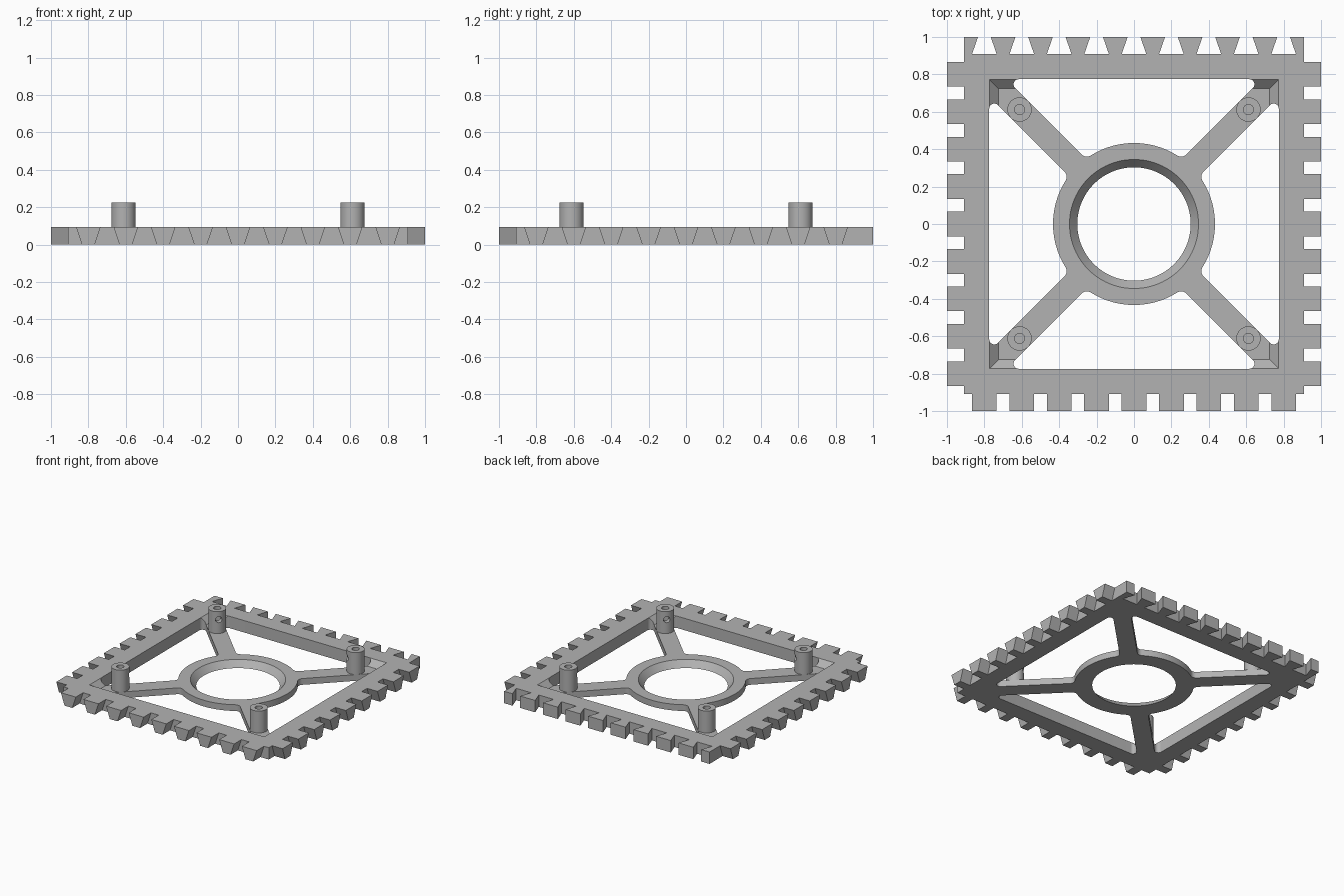
import bpy
import bmesh
from math import sin, cos, pi, sqrt, atan2, radians
from mathutils import Matrix

if "Cube" in bpy.data.objects:
    bpy.data.objects.remove(bpy.data.objects["Cube"], do_unlink=True)

HEIGHT, ARM_TOP, POST_TOP = 0.095, 0.05, 0.225
EDGE, OPENING = 0.908, 0.774          # frame outer and inner half widths
ARM, RING, POST = 0.065, 0.433, 0.065  # arm half width, ring and post radii
POST_AT, PITCH = 0.612, 0.2
WIDE, NARROW = 0.066, 0.034           # tooth half widths

grey = bpy.data.materials.new("light_grey")
grey.use_nodes = True
colour = (0.45, 0.45, 0.45, 1)
grey.diffuse_color = colour
grey.node_tree.nodes["Principled BSDF"].inputs["Base Color"].default_value = colour


def finish(name, bm):
    bmesh.ops.recalc_face_normals(bm, faces=bm.faces)
    mesh = bpy.data.meshes.new(name)
    bm.to_mesh(mesh)
    bm.free()
    mesh.materials.append(grey)
    obj = bpy.data.objects.new(name, mesh)
    bpy.context.collection.objects.link(obj)
    return obj


def loft(bm, low, high):
    """Closed solid between two matching rings of points."""
    a = [bm.verts.new(p) for p in low]
    b = [bm.verts.new(p) for p in high]
    bm.faces.new(a[::-1])
    bm.faces.new(b)
    for i in range(len(a)):
        j = (i + 1) % len(a)
        bm.faces.new((a[i], a[j], b[j], b[i]))


def prism(bm, points, z0, z1):
    loft(bm, [(x, y, z0) for x, y in points], [(x, y, z1) for x, y in points])


def arc(cx, cy, r, start, end, n):
    angles = [start + (end - start) * i / n for i in range(n + 1)]
    return [(cx + r * cos(t), cy + r * sin(t)) for t in angles]


def square(half, z):
    return [(x * half, y * half, z) for x, y in ((-1, -1), (1, -1), (1, 1), (-1, 1))]


def circle(r, z, n=96):
    return [(r * cos(2 * pi * i / n), r * sin(2 * pi * i / n), z) for i in range(n)]


def select(obj):
    bpy.ops.object.select_all(action="DESELECT")
    obj.select_set(True)
    bpy.context.view_layer.objects.active = obj


def cut(obj, bm):
    cutter = finish("cutter", bm)
    cutter.hide_render = True
    mod = obj.modifiers.new("cut", "BOOLEAN")
    mod.operation, mod.solver, mod.object = "DIFFERENCE", "EXACT", cutter
    select(obj)
    bpy.ops.object.modifier_apply(modifier=mod.name)
    bpy.data.objects.remove(cutter, do_unlink=True)


def smooth(obj):
    select(obj)
    bpy.ops.object.shade_smooth_by_angle(angle=radians(30))


# Frame, arms and ring, cut from one plate
bm = bmesh.new()
loft(bm, square(EDGE, 0), square(EDGE, HEIGHT))
plate = finish("frame_with_arms_and_ring", bm)

# Shallow pocket with sloping walls lowers the arms and ring
bm = bmesh.new()
loft(bm, square(0.725, ARM_TOP), square(0.784, 0.105))
cut(plate, bm)

# Rounded window between two neighbouring arms
r = 0.04
u, v = sqrt((RING + r) ** 2 - (ARM + r) ** 2), ARM + r
cx, cy = (u - v) / sqrt(2), (u + v) / sqrt(2)
theta = atan2(cy, cx)
right = arc(cx, cy, r, theta + pi, 7 * pi / 4, 8)
r = 0.027
cy = OPENING - r
cx = cy - sqrt(2) * (ARM + r)
right += arc(cx, cy, r, -pi / 4, pi / 2, 10)
left = [(-x, y) for x, y in reversed(right)]
ring_side = arc(0, 0, RING, pi - theta, theta, 20)[1:-1]
window = right + left + ring_side
for k in range(4):
    bm = bmesh.new()
    prism(bm, window, -0.1, 0.2)
    bm.transform(Matrix.Rotation(k * pi / 2, 4, "Z"))
    cut(plate, bm)

# Tapered centre hole
bm = bmesh.new()
slope = (0.345 - 0.303) / ARM_TOP
loft(bm, circle(0.303 - slope * 0.02, -0.02), circle(0.345 + slope * 0.02, ARM_TOP + 0.02))
cut(plate, bm)
smooth(plate)

# Three sides have teeth that narrow towards the bottom
for name, angle in (("front_teeth", 0), ("left_teeth", pi / 2), ("right_teeth", -pi / 2)):
    bm = bmesh.new()
    for i in range(-4, 5):
        x = i * PITCH
        profile = [(x - NARROW, 0), (x + NARROW, 0), (x + WIDE, HEIGHT), (x - WIDE, HEIGHT)]
        loft(bm, [(px, -1, pz) for px, pz in profile], [(px, -EDGE, pz) for px, pz in profile])
    bm.transform(Matrix.Rotation(angle, 4, "Z"))
    finish(name, bm)

# The back has upright dovetails, with cropped ones at the corners
bm = bmesh.new()
for i in range(10):
    x = (i - 4.5) * PITCH
    tooth = [(x - NARROW, EDGE), (x + NARROW, EDGE), (x + WIDE, 1), (x - WIDE, 1)]
    prism(bm, [(max(-EDGE, min(EDGE, px)), py) for px, py in tooth], 0, HEIGHT)
finish("back_teeth", bm)

# Posts with a screw hole and a small side hole facing the centre
for name, sx, sy in (("front_left", 1, -1), ("front_right", -1, -1),
                     ("back_left", 1, 1), ("back_right", -1, 1)):
    bm = bmesh.new()
    loft(bm, circle(POST, ARM_TOP - 0.01, 48), circle(POST, POST_TOP, 48))
    post = finish(name + "_post", bm)
    bm = bmesh.new()
    loft(bm, circle(0.027, 0.1, 24), circle(0.027, 0.3, 24))
    cut(post, bm)
    bm = bmesh.new()
    loft(bm, circle(0.024, 0, 24), circle(0.024, 0.1, 24))
    bm.transform(Matrix.Translation((0, 0, 0.16)) @ Matrix.Rotation(atan2(-sy, -sx), 4, "Z")
                 @ Matrix.Rotation(pi / 2, 4, "Y"))
    cut(post, bm)
    post.location = (sx * POST_AT, sy * POST_AT, 0)
    smooth(post)
